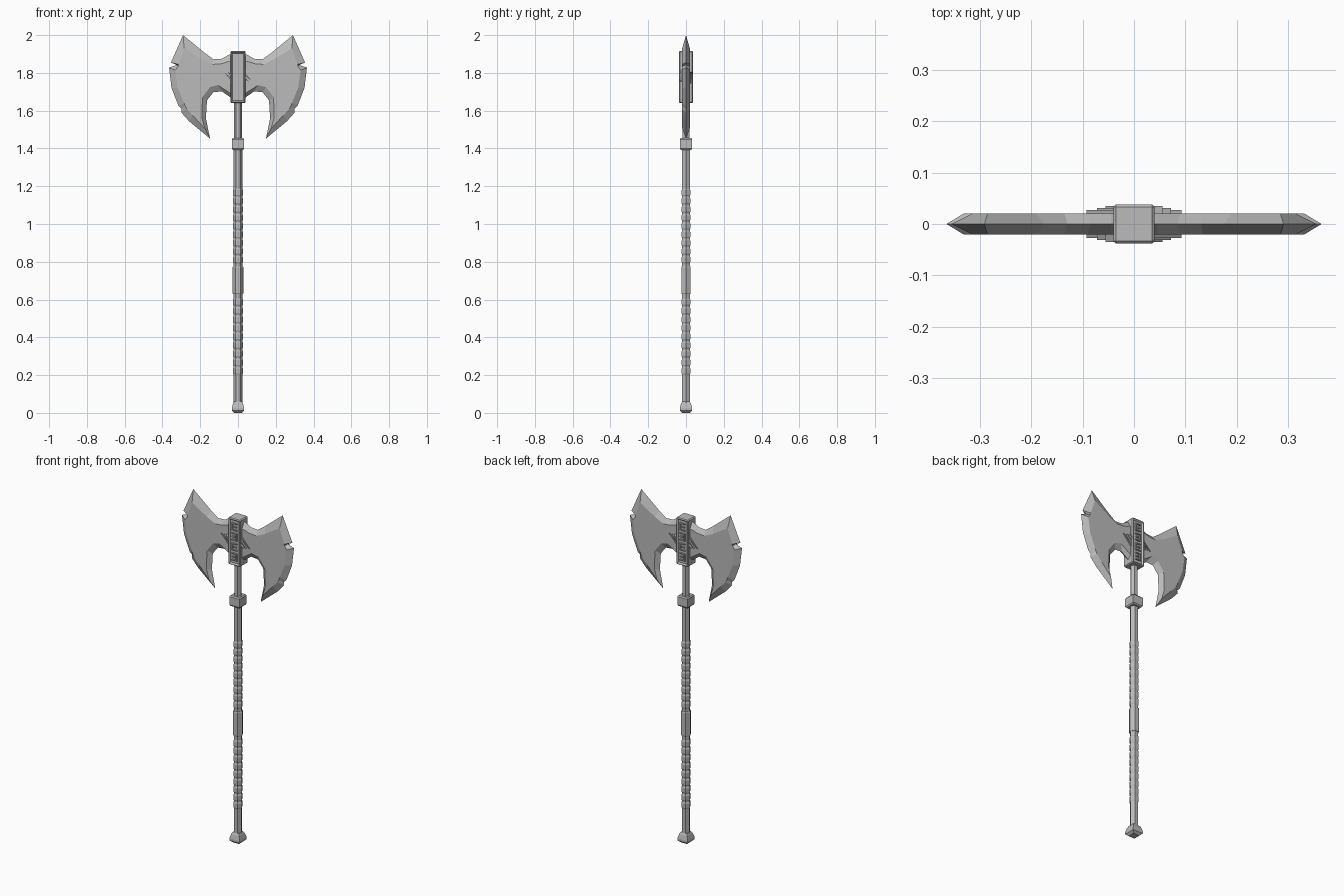
import bpy, bmesh, math
from mathutils import Vector, Matrix

cube = bpy.data.objects.get("Cube")
if cube:
    bpy.data.objects.remove(cube, do_unlink=True)

STEEL = (0.5, 0.5, 0.5, 1)
steel = bpy.data.materials.new("grey_steel")
steel.use_nodes = True
steel.diffuse_color = STEEL
steel.node_tree.nodes["Principled BSDF"].inputs["Base Color"].default_value = STEEL


def finish(name, bm):
    """Turn a bmesh into a flat-shaded steel object."""
    bmesh.ops.recalc_face_normals(bm, faces=bm.faces)
    mesh = bpy.data.meshes.new(name)
    bm.to_mesh(mesh)
    bm.free()
    mesh.materials.append(steel)
    obj = bpy.data.objects.new(name, mesh)
    bpy.context.collection.objects.link(obj)
    return obj


def add_box(bm, center, size):
    place = Matrix.Translation(center) @ Matrix.Diagonal((*size, 1))
    return bmesh.ops.create_cube(bm, size=1, matrix=place)["verts"]


def stack(name, profile, sides=6, turn=0.0):
    """Many-sided column from (height, corner radius) pairs."""
    bm = bmesh.new()
    rings = []
    for z, r in profile:
        angles = [turn + math.tau * i / sides for i in range(sides)]
        rings.append([bm.verts.new((r * math.cos(a), r * math.sin(a), z)) for a in angles])
    for low, high in zip(rings, rings[1:]):
        for i in range(sides):
            j = (i + 1) % sides
            bm.faces.new((low[i], low[j], high[j], high[i]))
    bm.faces.new(rings[0][::-1])
    bm.faces.new(rings[-1])
    return finish(name, bm)


def square_stack(name, profile):
    return stack(name, [(z, half * math.sqrt(2)) for z, half in profile], 4, math.pi / 4)


# Shaft and its wrapped grips
stack("shaft", [(0.04, 0.023), (1.42, 0.023), (1.43, 0.021), (1.66, 0.021)])


def grip(name, start, end, count):
    step = (end - start) / count
    profile = []
    for i in range(count):
        z = start + i * step
        profile += [(z, 0.022), (z + step * 0.2, 0.0265),
                    (z + step * 0.75, 0.0265), (z + step * 0.98, 0.022)]
    stack(name, profile)


grip("lower_grip", 0.2, 0.61, 9)
grip("upper_grip", 0.79, 1.19, 9)
stack("middle_collar", [(0.63, 0.026), (0.635, 0.029), (0.77, 0.029), (0.775, 0.026)])

# Square fittings
square_stack("pommel", [(0, 0.02), (0.012, 0.033), (0.025, 0.033), (0.05, 0.026), (0.06, 0.02)])
square_stack("upper_collar", [(1.393, 0.028), (1.4, 0.033), (1.448, 0.033), (1.455, 0.028)])

# Head block with a recessed panel front and back
bm = bmesh.new()
add_box(bm, (0, 0, 1.778), (0.08, 0.076, 0.275))
bmesh.ops.bevel(bm, geom=bm.edges[:], offset=0.005, segments=1, affect="EDGES", profile=0.5)
bm.normal_update()
panels = [f for f in bm.faces if abs(f.normal.y) > 0.9]
bmesh.ops.inset_individual(bm, faces=panels, thickness=0.01, depth=-0.008)
finish("head_block", bm)

# Angular fretwork inside the panels
bm = bmesh.new()
for side in (-1, 1):
    for i in range(4):
        z = 1.69 + i * 0.059
        flip = side if i % 2 else -side
        y = side * 0.033
        add_box(bm, (flip * 0.014, y, z), (0.007, 0.009, 0.044))
        add_box(bm, (0, y, z + 0.019), (0.034, 0.009, 0.006))
        add_box(bm, (0, y, z - 0.019), (0.034, 0.009, 0.006))
        add_box(bm, (-flip * 0.006, y, z), (0.018, 0.009, 0.007))
finish("panel_fretwork", bm)

# Half blade outline: cutting edge (x, z) paired with the flat face (x, z)
OUTLINE = [
    (0, 1.9, 0, 1.862), (.045, 1.898, .045, 1.862), (.085, 1.875, .09, 1.848),
    (.13, 1.872, .135, 1.845), (.175, 1.905, .19, 1.872), (.291, 2, .285, 1.93),
    (.355, 1.855, .315, 1.845), (.325, 1.842, .317, 1.835), (.365, 1.828, .332, 1.815),
    (.352, 1.72, .318, 1.72), (.315, 1.625, .285, 1.64), (.298, 1.61, .28, 1.625),
    (.3, 1.59, .272, 1.61), (.26, 1.545, .24, 1.575), (.148, 1.452, .175, 1.505),
    (.17, 1.56, .192, 1.565), (.164, 1.655, .188, 1.672), (.13, 1.698, .148, 1.725),
    (.085, 1.702, .106, 1.735), (.04, 1.67, .04, 1.692), (0, 1.66, 0, 1.68)]
bm = bmesh.new()
edge = [bm.verts.new((p[0], 0, p[1])) for p in OUTLINE]
for side in (-1, 1):
    face = [bm.verts.new((p[2], side * 0.02, p[3])) for p in OUTLINE]
    bm.faces.new(face)
    for i in range(len(face) - 1):
        bm.faces.new((edge[i], edge[i + 1], face[i + 1], face[i]))
blades = finish("twin_blades", bm)
blades.modifiers.new("mirror", "MIRROR")

# Slanted claw-shaped ridges where the blades meet the block
bm = bmesh.new()
for sx in (-1, 1):
    for sy in (-1, 1):
        slope = sx * sy
        for i, reach in enumerate((0.055, 0.072, 0.092)):
            z = 1.78 + slope * (0.005 - i * 0.02)
            tip = z + slope * (reach - 0.035)
            shape = [(0.035, z + 0.007), (0.035, z - 0.007), (reach, tip)]
            base = bm.faces.new([bm.verts.new((sx * x, sy * 0.015, h)) for x, h in shape])
            grown = bmesh.ops.extrude_face_region(bm, geom=[base])["geom"]
            top = [v for v in grown if isinstance(v, bmesh.types.BMVert)]
            bmesh.ops.translate(bm, verts=top, vec=Vector((0, sy * (0.02 - i * 0.004), 0)))
finish("blade_ridges", bm)
